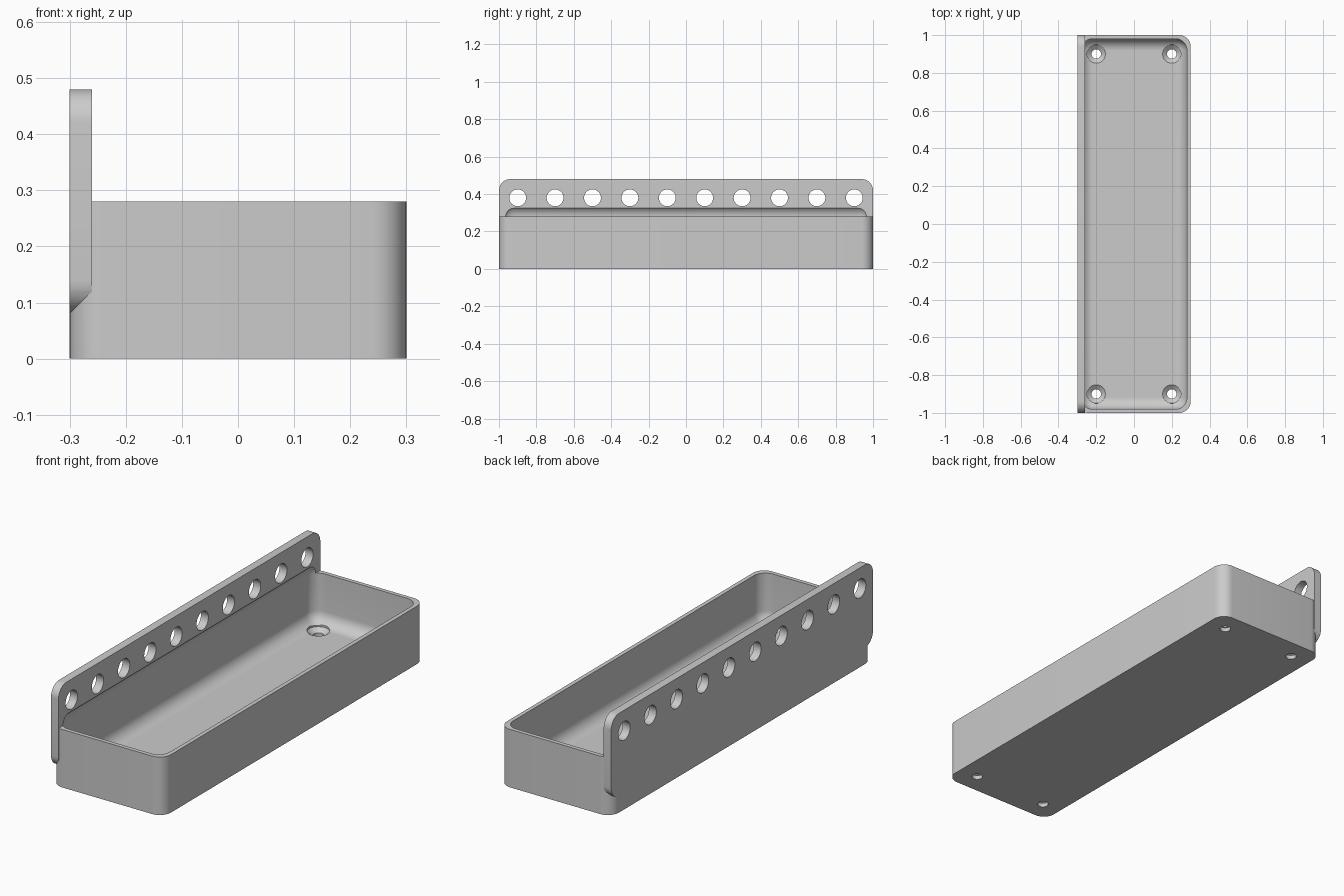
import bpy
import bmesh
from math import radians, pi
from mathutils import Matrix, Vector

if "Cube" in bpy.data.objects:
    bpy.data.objects.remove(bpy.data.objects["Cube"], do_unlink=True)

grey = bpy.data.materials.new("plain grey")
grey.use_nodes = True
grey.diffuse_color = (0.6, 0.6, 0.6, 1)
grey.node_tree.nodes["Principled BSDF"].inputs["Base Color"].default_value = (0.6, 0.6, 0.6, 1)

RADIUS = 0.06


def finish(bm, name):
    bmesh.ops.recalc_face_normals(bm, faces=bm.faces)
    mesh = bpy.data.meshes.new(name)
    bm.to_mesh(mesh)
    bm.free()
    mesh.materials.append(grey)
    obj = bpy.data.objects.new(name, mesh)
    bpy.context.collection.objects.link(obj)
    return obj


def rounded_box(name, low, high, axis=None):
    """Box with edges along one axis rounded, or every edge if axis is None."""
    low, high = Vector(low), Vector(high)
    bm = bmesh.new()
    bmesh.ops.create_cube(bm, size=1)
    bmesh.ops.scale(bm, vec=high - low, verts=bm.verts)
    bmesh.ops.translate(bm, vec=(low + high) / 2, verts=bm.verts)
    edges = [e for e in bm.edges if axis is None
             or abs((e.verts[0].co - e.verts[1].co).normalized()[axis]) > 0.9]
    bmesh.ops.bevel(bm, geom=edges, offset=RADIUS, segments=10, profile=0.5, affect='EDGES')
    return finish(bm, name)


def round_cutter(name, centers, r_low, r_high, depth, turn=Matrix()):
    """One cutter mesh made of several cones or cylinders."""
    bm = bmesh.new()
    for c in centers:
        bmesh.ops.create_cone(bm, cap_ends=True, segments=40, radius1=r_low, radius2=r_high,
                              depth=depth, matrix=Matrix.Translation(c) @ turn)
    return finish(bm, name)


def combine(target, other, operation):
    mod = target.modifiers.new(operation.lower(), 'BOOLEAN')
    mod.operation = operation
    mod.solver = 'EXACT'
    mod.object = other
    bpy.context.view_layer.objects.active = target
    bpy.ops.object.modifier_apply(modifier=mod.name)
    bpy.data.objects.remove(other, do_unlink=True)


# Tray body with rounded upright corners, joined to the tall mounting plate
tray = rounded_box("tray_with_mounting_plate", (-0.3, -1, 0), (0.3, 1, 0.28), axis=2)
plate = rounded_box("mounting_plate", (-0.3, -1, 0.08), (-0.26, 1, 0.48), axis=0)
combine(tray, plate, 'UNION')

# Hollow, rounded on all edges, which also scoops into the plate
hollow = rounded_box("hollow", (-0.28, -0.98, 0.04), (0.28, 0.98, 0.34))
combine(tray, hollow, 'DIFFERENCE')

# Row of holes along the plate
row = [(-0.28, -0.9 + 0.2 * i, 0.38) for i in range(10)]
combine(tray, round_cutter("plate_holes", row, 0.045, 0.045, 0.2,
                           Matrix.Rotation(pi / 2, 4, 'Y')), 'DIFFERENCE')

# Countersunk screw holes in the floor corners
corners = [(x, y) for x in (-0.2, 0.2) for y in (-0.9, 0.9)]
for name, z, r_low, r_high, depth in (("bores", 0.02, 0.025, 0.025, 0.12),
                                      ("countersinks", 0.03, 0.025, 0.05, 0.02),
                                      ("clearances", 0.06, 0.05, 0.05, 0.042)):
    cutter = round_cutter(name, [(x, y, z) for x, y in corners], r_low, r_high, depth)
    combine(tray, cutter, 'DIFFERENCE')

# Smooth fillets with crisp edges
bpy.ops.object.select_all(action='DESELECT')
tray.select_set(True)
bpy.context.view_layer.objects.active = tray
bpy.ops.object.shade_smooth_by_angle(angle=radians(30))
